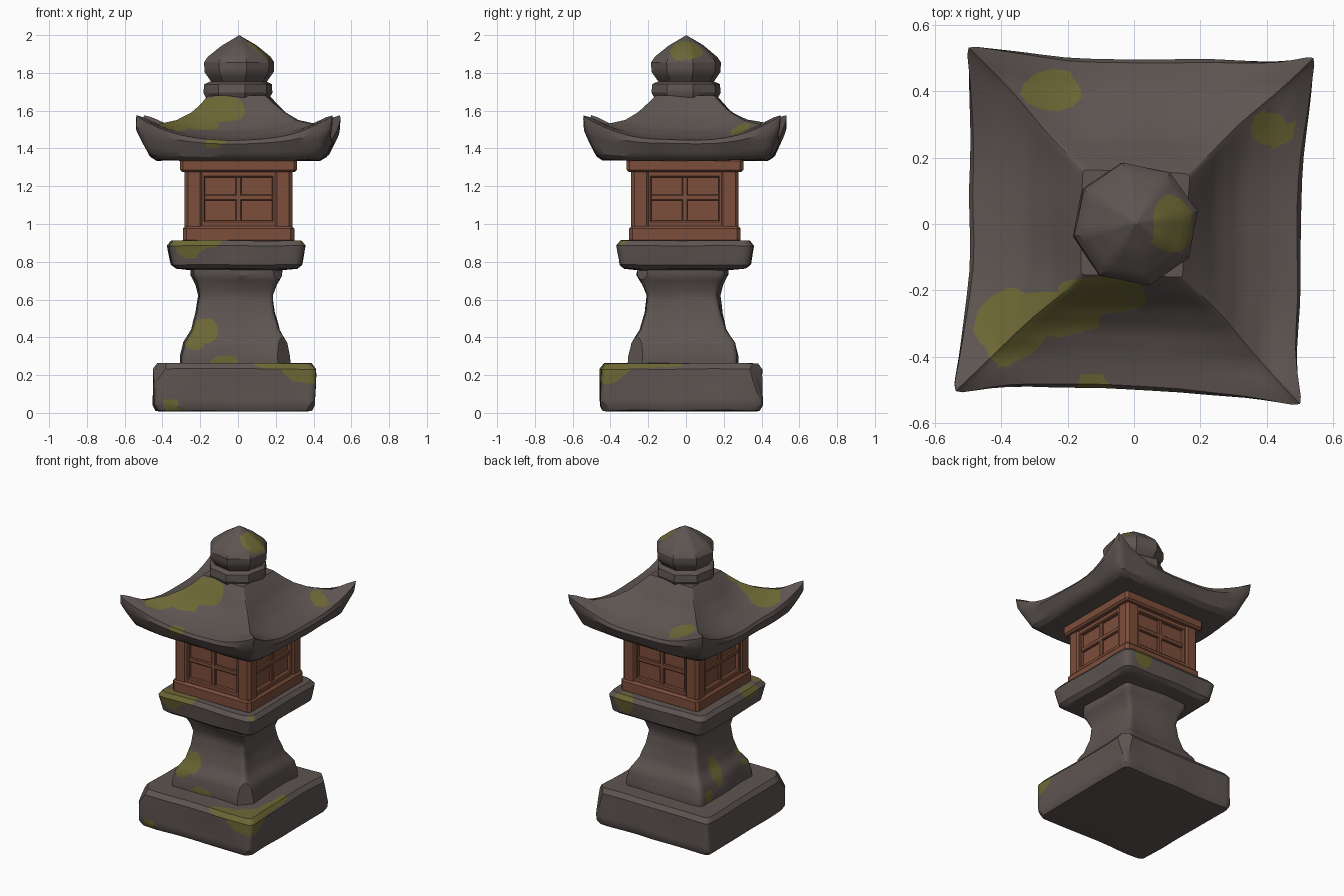
import bpy, bmesh, math
from mathutils import Vector, Matrix, noise

cube = bpy.data.objects.get("Cube")
if cube:
    bpy.data.objects.remove(cube)


def material(name, rgb):
    m = bpy.data.materials.new(name)
    m.use_nodes = True
    m.diffuse_color = (*rgb, 1)
    bsdf = m.node_tree.nodes["Principled BSDF"]
    bsdf.inputs["Base Color"].default_value = (*rgb, 1)
    bsdf.inputs["Roughness"].default_value = 0.9
    return m


STONE = material("grey stone", (0.11, 0.09, 0.083))
MOSS = material("olive moss", (0.15, 0.135, 0.035))
WOOD = material("red brown wood", (0.20, 0.075, 0.043))


def finish(name, bm, mats, angle):
    bmesh.ops.recalc_face_normals(bm, faces=bm.faces)
    mesh = bpy.data.meshes.new(name)
    bm.to_mesh(mesh)
    bm.free()
    for m in mats:
        mesh.materials.append(m)
    ob = bpy.data.objects.new(name, mesh)
    bpy.context.collection.objects.link(ob)
    bpy.ops.object.select_all(action="DESELECT")
    ob.select_set(True)
    bpy.context.view_layer.objects.active = ob
    bpy.ops.object.shade_smooth_by_angle(angle=math.radians(angle))
    return ob


# Outlines: (x, y, cornerness) around a unit shape
def rounded_square(radius, n=20):
    pts = []
    for side in range(4):
        turn = Matrix.Rotation(side * math.pi / 2, 2)
        for i in range(n):
            t = math.sin(math.pi / 2 * (2 * i / n - 1))
            q = Vector((1, t))
            k = 1 - radius
            inner = Vector((k, max(-k, min(k, t))))
            p = turn @ (inner + (q - inner).normalized() * radius)
            pts.append((p.x, p.y, abs(t) ** 3))
    return pts


def octagon(n=5):
    pts = []
    for i in range(8 * n):
        a = i * math.tau / (8 * n)
        r = math.cos(math.pi / 8) / math.cos(a % (math.pi / 4) - math.pi / 8)
        pts.append((r * math.cos(a + 0.2), r * math.sin(a + 0.2), 0))
    return pts


def paint_moss(bm, blobs):
    """Cut the blob outlines into the surface and colour the faces inside."""
    def field(p):
        wobble = 0.35 * noise.noise(p * 14)
        return wobble + min(sum(((a - b) / r) ** 2 for a, b, r in zip(p, c, s)) - 1
                            for c, s in blobs)

    value = {v: field(v.co) for v in bm.verts}
    fresh = []
    for e in list(bm.edges):
        a, b = e.verts
        if value[a] * value[b] < 0:
            t = value[a] / (value[a] - value[b])
            if 0.02 < t < 0.98:
                fresh.append(bmesh.utils.edge_split(e, a, t)[1])
    bmesh.ops.connect_verts(bm, verts=fresh)
    for f in bm.faces:
        f.material_index = int(field(f.calc_center_median()) < 0)


def loft(name, rows, outline, centre=(0, 0), turn=0, chips=(), moss=(), rough=0.01, step=0.035):
    """Stack outlines; each row is (height, half width, corner lift, corner reach)."""
    fine = []
    for a, b in zip(rows, rows[1:]):
        n = max(1, math.ceil(math.hypot(b[0] - a[0], b[1] - a[1]) / step))
        fine += [[u + (v - u) * i / n for u, v in zip(a, b)] for i in range(n)]
    fine.append(rows[-1])
    bm = bmesh.new()
    spin = Matrix.Rotation(turn, 3, "Z")
    rings = []
    for z, half, lift, reach in fine:
        ring = []
        for x, y, c in outline:
            s = half + reach * c
            p = spin @ Vector((x * s, y * s, z + lift * c))
            p += Vector((*centre, 0))
            d = noise.noise_vector(p * 4) * rough
            ring.append(bm.verts.new(p + Vector((d.x, d.y, d.z * 0.4))))
        rings.append(ring)
    n = len(outline)
    for lo, hi in zip(rings, rings[1:]):
        for i in range(n):
            j = (i + 1) % n
            bm.faces.new((lo[i], lo[j], hi[j], hi[i]))
    bm.faces.new(rings[0][::-1])
    bm.faces.new(rings[-1])
    # Knocked-off corners
    for point, normal in chips:
        cut = bmesh.ops.bisect_plane(bm, geom=bm.verts[:] + bm.edges[:] + bm.faces[:],
                                     plane_co=point, plane_no=normal, clear_outer=True)
        edges = [e for e in cut["geom_cut"] if isinstance(e, bmesh.types.BMEdge)]
        bmesh.ops.holes_fill(bm, edges=edges, sides=0)
    if moss:
        paint_moss(bm, moss)
    return finish(name, bm, (STONE, MOSS), 32)


# Stone base slab
loft("base_slab",
     [(0.008, 0.39, 0, 0), (0.012, 0.412, 0, 0), (0.04, 0.427, 0, 0), (0.232, 0.428, 0, 0),
      (0.262, 0.405, 0, 0), (0.264, 0.2, 0, 0)],
     rounded_square(0.07), (-0.02, -0.025),
     chips=[((0.385, -0.43, 0.03), (0.7, -0.5, -0.6)), ((-0.41, -0.43, 0.22), (-0.7, -0.5, 0.5)),
            ((0.38, 0.38, 0.2), (0.7, 0.7, 0.2))],
     moss=[((0.36, -0.42, 0.24), (0.12, 0.14, 0.09)), ((0.22, -0.44, 0.27), (0.15, 0.07, 0.045)),
           ((0.4, -0.25, 0.27), (0.07, 0.22, 0.035)), ((-0.35, -0.46, 0.04), (0.04, 0.05, 0.03))])

# Waisted pillar
loft("pillar",
     [(0.25, 0.29, 0, 0), (0.3, 0.288, 0, 0), (0.37, 0.272, 0, 0), (0.44, 0.225, 0, 0),
      (0.53, 0.2, 0, 0), (0.62, 0.19, 0, 0), (0.68, 0.21, 0, 0), (0.73, 0.238, 0, 0),
      (0.79, 0.24, 0, 0)],
     rounded_square(0.12), (-0.012, -0.015), rough=0.018,
     chips=[((0.24, -0.27, 0.3), (0.7, -0.6, 0.1))],
     moss=[((-0.18, -0.24, 0.43), (0.075, 0.1, 0.075)), ((-0.23, -0.26, 0.37), (0.06, 0.08, 0.04)),
           ((-0.07, -0.3, 0.27), (0.08, 0.05, 0.035)), ((-0.25, 0.05, 0.41), (0.1, 0.05, 0.09)),
           ((-0.29, 0.18, 0.3), (0.05, 0.05, 0.04))])

# Platform under the lamp house
loft("platform",
     [(0.755, 0.22, 0, 0), (0.765, 0.32, 0, 0), (0.785, 0.345, 0, 0), (0.885, 0.362, 0, 0),
      (0.912, 0.34, 0, 0), (0.914, 0.2, 0, 0)],
     rounded_square(0.14), (-0.007, -0.005),
     moss=[((-0.22, -0.35, 0.915), (0.15, 0.09, 0.055)), ((-0.26, -0.37, 0.87), (0.07, 0.06, 0.05)),
           ((-0.36, -0.18, 0.9), (0.06, 0.09, 0.05)), ((0.22, 0.36, 0.87), (0.07, 0.07, 0.08)),
           ((0.35, -0.35, 0.92), (0.05, 0.05, 0.03))])


# Lamp house: boxes repeated on four sides
def framework(name, boxes, repeat=4, bevel=0.01):
    bm = bmesh.new()
    for side in range(repeat):
        for centre, size in boxes:
            place = (Matrix.Translation((0.003, -0.006, 0)) @ Matrix.Rotation(side * math.pi / 2, 4, "Z")
                     @ Matrix.Translation(centre) @ Matrix.Diagonal((*size, 1)))
            bmesh.ops.create_cube(bm, size=1, matrix=place)
    bmesh.ops.bevel(bm, geom=bm.edges[:], offset=bevel, segments=1, affect="EDGES")
    return finish(name, bm, (WOOD,), 30)


framework("window_panes", [((0, 0, 1.13), (0.5, 0.5, 0.42))], repeat=1)
framework("corner_posts", [((0.235, -0.235, 1.13), (0.1, 0.1, 0.42))], bevel=0.018)
framework("bottom_rails", [((0, -0.26, 0.945), (0.58, 0.07, 0.09))], bevel=0.014)
framework("top_rails", [((0, -0.275, 1.31), (0.61, 0.07, 0.07))], bevel=0.012)
framework("window_frames",
          [((-0.195, -0.25, 1.13), (0.035, 0.05, 0.34)), ((0.195, -0.25, 1.13), (0.035, 0.05, 0.34)),
           ((0, -0.25, 1.0), (0.42, 0.05, 0.035)), ((0, -0.25, 1.265), (0.42, 0.05, 0.035))],
          bevel=0.006)
framework("window_bars", [((0, -0.25, 1.13), (0.03, 0.03, 0.28)), ((0, -0.25, 1.14), (0.4, 0.03, 0.03))],
          bevel=0.005)

# Roof with upturned corners
loft("roof",
     [(1.335, 0.25, 0, 0), (1.335, 0.43, 0.01, 0), (1.355, 0.462, 0.02, 0.005),
      (1.425, 0.496, 0.09, 0.03), (1.445, 0.485, 0.13, 0.045), (1.45, 0.455, 0.115, 0.04),
      (1.465, 0.4, 0.065, 0.02), (1.5, 0.32, 0.05, 0), (1.56, 0.25, 0.03, 0),
      (1.625, 0.2, 0.01, 0), (1.68, 0.155, 0, 0)],
     rounded_square(0.07), (0.002, 0), turn=math.radians(-2), rough=0.014,
     moss=[((-0.37, -0.3, 1.52), (0.11, 0.11, 0.18)), ((-0.24, -0.27, 1.52), (0.14, 0.07, 0.18)),
           ((-0.1, -0.21, 1.58), (0.14, 0.065, 0.18)), ((-0.4, -0.38, 1.52), (0.05, 0.05, 0.15)),
           ((-0.11, -0.5, 1.43), (0.06, 0.05, 0.035)), ((0.41, 0.285, 1.5), (0.06, 0.055, 0.14)),
           ((-0.25, 0.4, 1.5), (0.09, 0.065, 0.14))])

# Neck ring and pointed bulb
loft("neck_ring",
     [(1.63, 0.18, 0, 0), (1.67, 0.172, 0, 0), (1.695, 0.186, 0, 0), (1.74, 0.182, 0, 0),
      (1.755, 0.15, 0, 0)], octagon(), rough=0.006)
loft("finial",
     [(1.735, 0.13, 0, 0), (1.76, 0.155, 0, 0), (1.805, 0.187, 0, 0), (1.855, 0.19, 0, 0),
      (1.885, 0.17, 0, 0), (1.945, 0.095, 0, 0), (1.985, 0.025, 0, 0), (1.998, 0.003, 0, 0)],
     octagon(), (0.006, 0), rough=0.005,
     moss=[((0.125, 0, 1.92), (0.09, 0.09, 0.075))])
